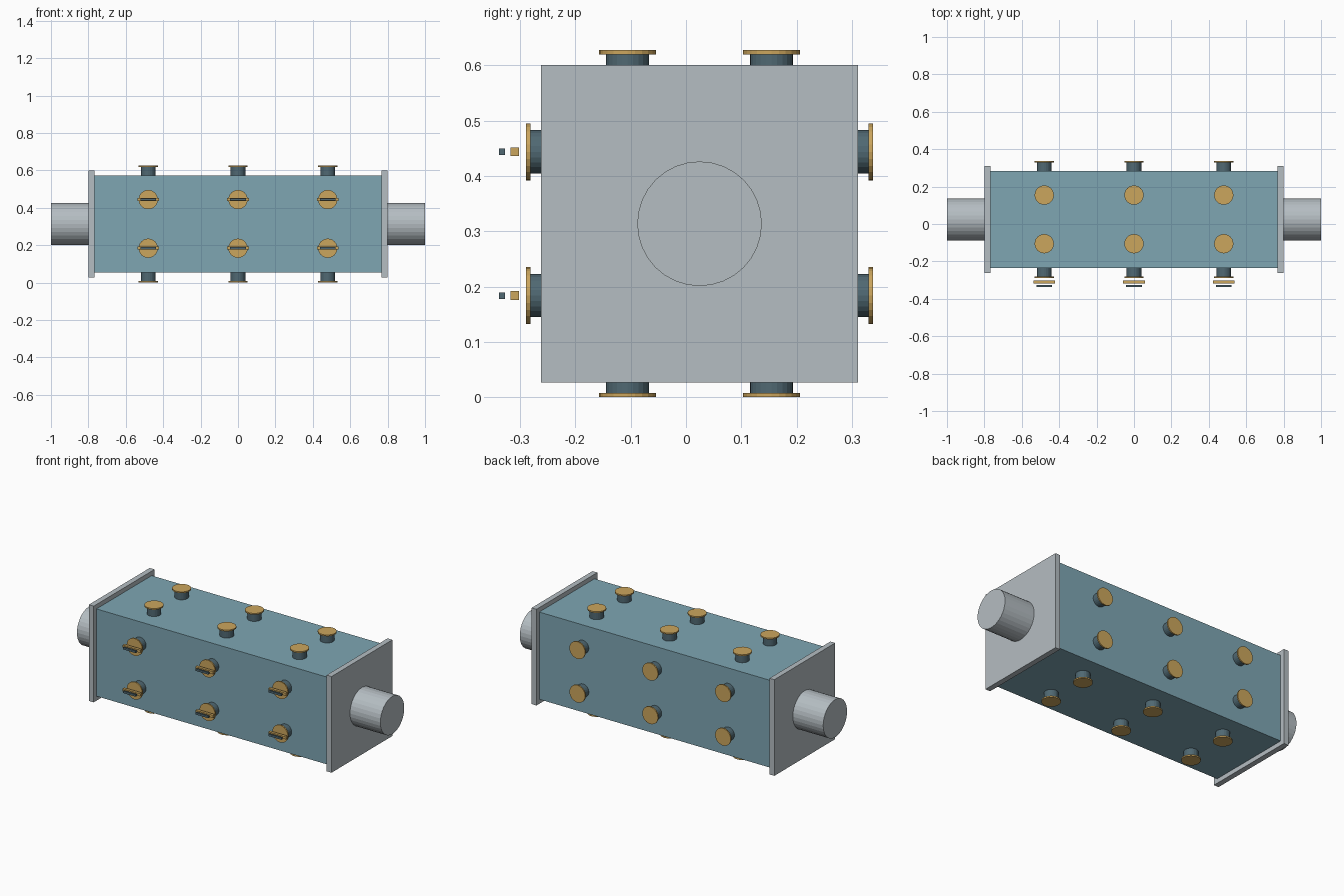
import bpy
from math import pi
from mathutils import Vector, Matrix

cube = bpy.data.objects.get("Cube")
if cube:
    bpy.data.objects.remove(cube, do_unlink=True)

CENTRE = Vector((0, 0.0245, 0.3135))
HALF = 0.26           # half width of the square body
PORT_SPACING = 0.48
PORT_OFFSET = 0.13


def material(name, rgb):
    m = bpy.data.materials.new(name)
    m.use_nodes = True
    m.diffuse_color = (*rgb, 1)
    m.node_tree.nodes["Principled BSDF"].inputs["Base Color"].default_value = (*rgb, 1)
    return m


teal = material("teal paint", (0.21, 0.38, 0.45))
grey = material("pale steel", (0.46, 0.51, 0.54))
brass = material("brass", (0.60, 0.38, 0.11))
slate = material("dark slate", (0.08, 0.14, 0.17))


def finish(name, mat):
    ob = bpy.context.object
    ob.name = name
    ob.data.materials.append(mat)
    return ob


def box(name, loc, size, mat):
    bpy.ops.mesh.primitive_cube_add(size=1, location=loc)
    ob = finish(name, mat)
    ob.data.transform(Matrix.Diagonal((*size, 1)))


def rod(name, base, axis, start, end, radius, sides, mat):
    """Cylinder along axis, between two distances from base."""
    bpy.ops.mesh.primitive_cylinder_add(
        vertices=sides, radius=radius, depth=end - start,
        location=base + axis * (start + end) / 2,
        rotation=axis.to_track_quat("Z", "Y").to_euler())
    finish(name, mat)


# Main body
box("body", CENTRE, (1.54, 2 * HALF, 2 * HALF), teal)

# End plates and shafts
for side, label in ((-1, "right"), (1, "left")):
    box(label + "_end_plate", CENTRE + Vector((side * 0.784, 0, 0)),
        (0.032, 0.573, 0.573), grey)
    rod(label + "_shaft", CENTRE, Vector((side, 0, 0)), 0.79, 1.0, 0.1125, 32, grey)

# Capped ports: two rows of three on each long face
faces = {
    "top": (Vector((0, 0, 1)), Vector((0, 1, 0))),
    "bottom": (Vector((0, 0, -1)), Vector((0, 1, 0))),
    "front": (Vector((0, -1, 0)), Vector((0, 0, 1))),
    "back": (Vector((0, 1, 0)), Vector((0, 0, 1))),
}
for face, (normal, across) in faces.items():
    for col in (-1, 0, 1):
        for row in (-1, 1):
            base = CENTRE + Vector((col * PORT_SPACING, 0, 0)) + across * row * PORT_OFFSET
            rod(face + "_port_neck", base, normal, HALF - 0.01, 0.306, 0.039, 24, slate)
            rod(face + "_port_cap", base, normal, 0.3055, 0.3135, 0.0515, 24, brass)
            # Handle bars floating before the front caps
            if face == "front":
                box("handle_bar", base + normal * 0.334, (0.116, 0.016, 0.016), brass)
                box("handle_grip", base + normal * 0.357, (0.084, 0.011, 0.012), slate)
